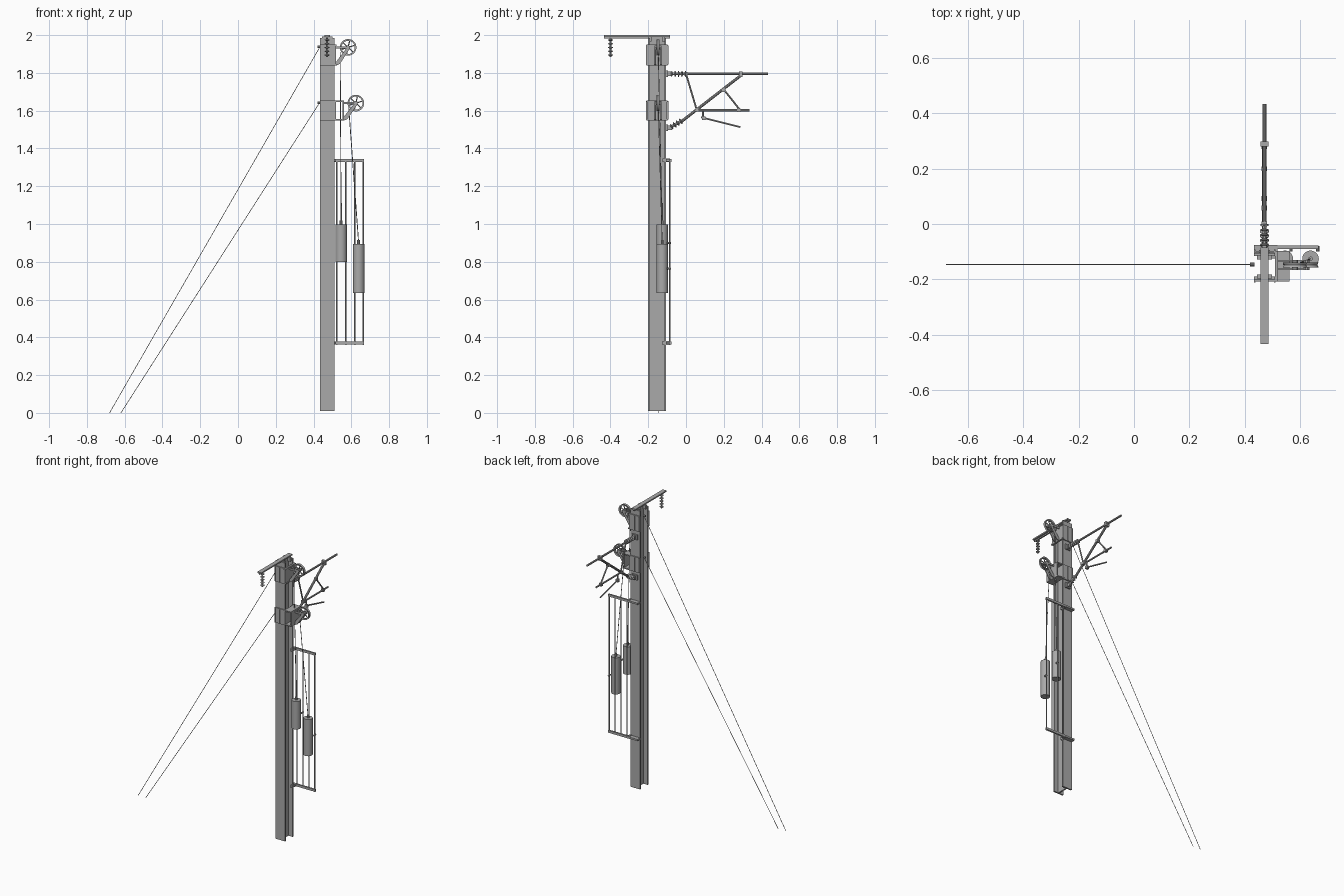
import bpy, bmesh, math
from mathutils import Vector

cube = bpy.data.objects.get("Cube")
if cube:
    bpy.data.objects.remove(cube, do_unlink=True)

grey = bpy.data.materials.new("galvanised_grey")
grey.use_nodes = True
colour = (0.4, 0.4, 0.4, 1)
grey.diffuse_color = colour
grey.node_tree.nodes["Principled BSDF"].inputs["Base Color"].default_value = colour


def finish(name, bm, smooth=False):
    bmesh.ops.recalc_face_normals(bm, faces=bm.faces)
    mesh = bpy.data.meshes.new(name)
    bm.to_mesh(mesh)
    bm.free()
    mesh.materials.append(grey)
    ob = bpy.data.objects.new(name, mesh)
    bpy.context.collection.objects.link(ob)
    if smooth:
        bpy.ops.object.select_all(action='DESELECT')
        ob.select_set(True)
        bpy.context.view_layer.objects.active = ob
        bpy.ops.object.shade_smooth_by_angle()
    return ob


def box(name, x, y, z):
    bm = bmesh.new()
    bmesh.ops.create_cube(bm, size=1)
    for v in bm.verts:
        for i, (lo, hi) in enumerate((x, y, z)):
            v.co[i] = lo if v.co[i] < 0 else hi
    return finish(name, bm)


def lathe(name, p, q, profile, sides=12):
    """Spin (fraction along p-q, radius) rings around the line from p to q."""
    p, q = Vector(p), Vector(q)
    turn = (q - p).to_track_quat('Z', 'Y')
    bm = bmesh.new()
    rings = []
    for t, r in profile:
        rings.append([bm.verts.new(p.lerp(q, t) + turn @ Vector(
            (r * math.cos(a), r * math.sin(a), 0)))
            for a in (math.tau * k / sides for k in range(sides))])
    for a, b in zip(rings, rings[1:]):
        for k in range(sides):
            j = (k + 1) % sides
            bm.faces.new((a[k], a[j], b[j], b[k]))
    bm.faces.new(rings[0])
    bm.faces.new(rings[-1])
    return finish(name, bm, True)


def tube(name, p, q, r, sides=10):
    return lathe(name, p, q, ((0, r), (1, r)), sides)


def insulator(name, p, q, core, shed, count):
    profile = [(0, core)]
    for i in range(count):
        t = (i + 0.3) / count
        profile += [(t, core), (t + 0.15 / count, shed),
                    (t + 0.3 / count, shed), (t + 0.5 / count, core)]
    return lathe(name, p, q, profile + [(1, core)])


def extrude_y(name, points, y0, y1):
    bm = bmesh.new()
    face = bm.faces.new([bm.verts.new((x, y0, z)) for x, z in points])
    new = bmesh.ops.extrude_face_region(bm, geom=[face])["geom"]
    for v in new:
        if isinstance(v, bmesh.types.BMVert):
            v.co.y = y1
    return finish(name, bm)


# Mast: H-section column
MX, MY = 0.472, -0.153
for name, y in (("front", -0.2), ("back", -0.115)):
    box("mast_flange_" + name, (0.434, 0.51), (y, y + 0.01), (0.01, 1.985))
box("mast_web", (MX - 0.005, MX + 0.005), (-0.19, -0.115), (0.01, 1.985))


# Tensioning wheel: rim, hub and spokes
def wheel(name, x, z, y, r=0.044):
    bm = bmesh.new()
    n = 28
    section = ((r - 0.009, -0.007), (r, -0.009), (r - 0.004, 0),
               (r, 0.009), (r - 0.009, 0.007))
    rings = [[bm.verts.new((x + s * math.cos(a), y + d, z + s * math.sin(a)))
              for s, d in section] for a in (math.tau * k / n for k in range(n))]
    m = len(section)
    for i in range(n):
        a, b = rings[i], rings[(i + 1) % n]
        for k in range(m):
            j = (k + 1) % m
            bm.faces.new((a[k], a[j], b[j], b[k]))
    finish(name + "_rim", bm, True)
    tube(name + "_hub", (x, y - 0.018, z), (x, y + 0.018, z), 0.011)
    for k in range(6):
        a = math.tau * k / 6 + 0.3
        tube(f"{name}_spoke_{k}", (x, y, z),
             (x + (r - 0.006) * math.cos(a), y, z + (r - 0.006) * math.sin(a)), 0.0035, 6)


# Clamp brackets with wheels
def bracket(name, z0, z1, out, wx, wz):
    for side, y in (("front", -0.208), ("back", -0.104)):
        box(f"{name}_plate_{side}", (0.434, 0.516), (y, y + 0.007), (z0, z1))
        for k, x in enumerate((0.437, 0.472, 0.509)):
            box(f"{name}_rib_{side}_{k}", (x - 0.003, x + 0.003),
                (y - 0.004, y + 0.011), (z0 + 0.005, z1 - 0.005))
    for k, z in enumerate((z0, z1 - 0.008)):
        box(f"{name}_ledge_{k}", (0.51, out), (-0.208, -0.097), (z, z + 0.008))
    box(name + "_side_plate", (0.511, 0.518), (-0.205, -0.1), (z0, z1))
    if out > 0.53:
        box(name + "_outer_plate", (out - 0.008, out), (-0.205, -0.1), (z0, z1))
    for k, y in enumerate((-0.163, -0.133)):
        extrude_y(f"{name}_brace_{k}", ((out, z0), (out + 0.018, z0 + 0.008),
                  (wx + 0.009, wz - 0.006), (wx, wz + 0.008), (out, z0 + 0.022)), y - 0.003, y + 0.003)
        box(f"{name}_arm_{k}", (out - 0.005, wx), (y - 0.003, y + 0.003), (wz - 0.006, wz + 0.006))
    wheel(name + "_wheel", wx, wz, -0.148)
    tube(name + "_wire_eye", (0.42, -0.147, z1 - 0.012), (0.436, -0.147, z1 - 0.012), 0.007)


bracket("upper_bracket", 1.84, 1.95, 0.522, 0.583, 1.935)
bracket("lower_bracket", 1.548, 1.655, 0.562, 0.624, 1.64)
for name, x, z in (("upper", -0.68, 1.938), ("lower", -0.62, 1.645)):
    tube("stay_wire_" + name, (x, -0.147, 0), (0.434, -0.147, z), 0.0018, 6)

# Weight guide frame
for k, z in enumerate((0.37, 1.337)):
    box(f"guide_bar_{k}", (0.5, 0.668), (-0.09, -0.078), (z - 0.008, z + 0.008))
    box(f"guide_clamp_{k}", (0.434, 0.52), (-0.105, -0.076), (z - 0.006, z + 0.006))
    box(f"guide_hook_{k}", (0.5, 0.512), (-0.125, -0.085), (z - 0.01, z + 0.01))
for k, x in enumerate((0.523, 0.57, 0.617, 0.663)):
    tube(f"guide_rod_{k}", (x, -0.085, 0.36), (x, -0.085, 1.345), 0.0042, 8)


# Balance weights with hanging cables
def weight(name, x, z0, z1, top, nub):
    tube(name, (x, -0.126, z0), (x, -0.126, z1), 0.03, 20)
    tube(name + "_stem", (x, -0.126, z1), (x, -0.126, z1 + 0.02), 0.008)
    tube(name + "_cable", (x, -0.126, z1), top, 0.0022, 6)
    z = (z0 + z1) / 2
    tube(name + "_guide_arm", (x + nub, -0.1, z), (x + nub, -0.08, z), 0.006)


weight("short_weight", 0.546, 0.8, 0.998, (0.541, -0.147, 1.91), 0.022)
tube("short_weight_rod", (0.546, -0.126, 0.998), (0.546, -0.126, 1.11), 0.004)
weight("long_weight", 0.639, 0.635, 0.895, (0.586, -0.147, 1.62), 0.026)

# Cantilever frame carried on insulators
def at(y, z):
    return (MX, y, z)


tubes = (("top_tube", (0, 1.795), (0.435, 1.795), 0.007),
         ("diagonal_tube", (-0.03, 1.538), (0.295, 1.79), 0.008),
         ("hanger_strut", (0, 1.795), (0.055, 1.61), 0.005),
         ("registration_tube", (0.045, 1.602), (0.335, 1.602), 0.006),
         ("support_strut", (0.2, 1.712), (0.285, 1.605), 0.005),
         ("drop_bracket", (0.09, 1.602), (0.09, 1.555), 0.005),
         ("steady_arm", (0.08, 1.565), (0.288, 1.513), 0.005))
for name, p, q, r in tubes:
    tube(name, at(*p), at(*q), r)
for k, (y, z) in enumerate(((0, 1.795), (0.29, 1.793), (0.2, 1.71),
                            (0.058, 1.605), (0.28, 1.602), (0.093, 1.56))):
    r = 0.015 if k == 1 else 0.01
    box(f"tube_clamp_{k}", (MX - r, MX + r), (y - 0.009, y + 0.009), (z - r, z + r))
insulator("top_tube_insulator", at(-0.085, 1.795), at(0.005, 1.795), 0.007, 0.016, 5)
insulator("diagonal_insulator", at(-0.085, 1.51), at(-0.02, 1.548), 0.008, 0.016, 4)
for name, z in (("upper", 1.795), ("lower", 1.51)):
    box("hinge_plate_" + name, (0.452, 0.492), (-0.106, -0.095), (z - 0.018, z + 0.018))
    box("hinge_lug_" + name, (0.464, 0.48), (-0.1, -0.075), (z - 0.012, z + 0.012))

# Feeder beam on the mast head with a hanging insulator
box("feeder_beam", (0.457, 0.487), (-0.435, -0.085), (1.991, 2.0))
box("feeder_beam_rib", (0.469, 0.475), (-0.435, -0.085), (1.983, 1.993))
for k, y in enumerate((-0.19, -0.12)):
    box(f"feeder_clamp_{k}", (0.445, 0.499), (y - 0.008, y + 0.008), (1.965, 1.993))
insulator("feeder_insulator", at(-0.4, 1.985), at(-0.4, 1.885), 0.005, 0.013, 5)
